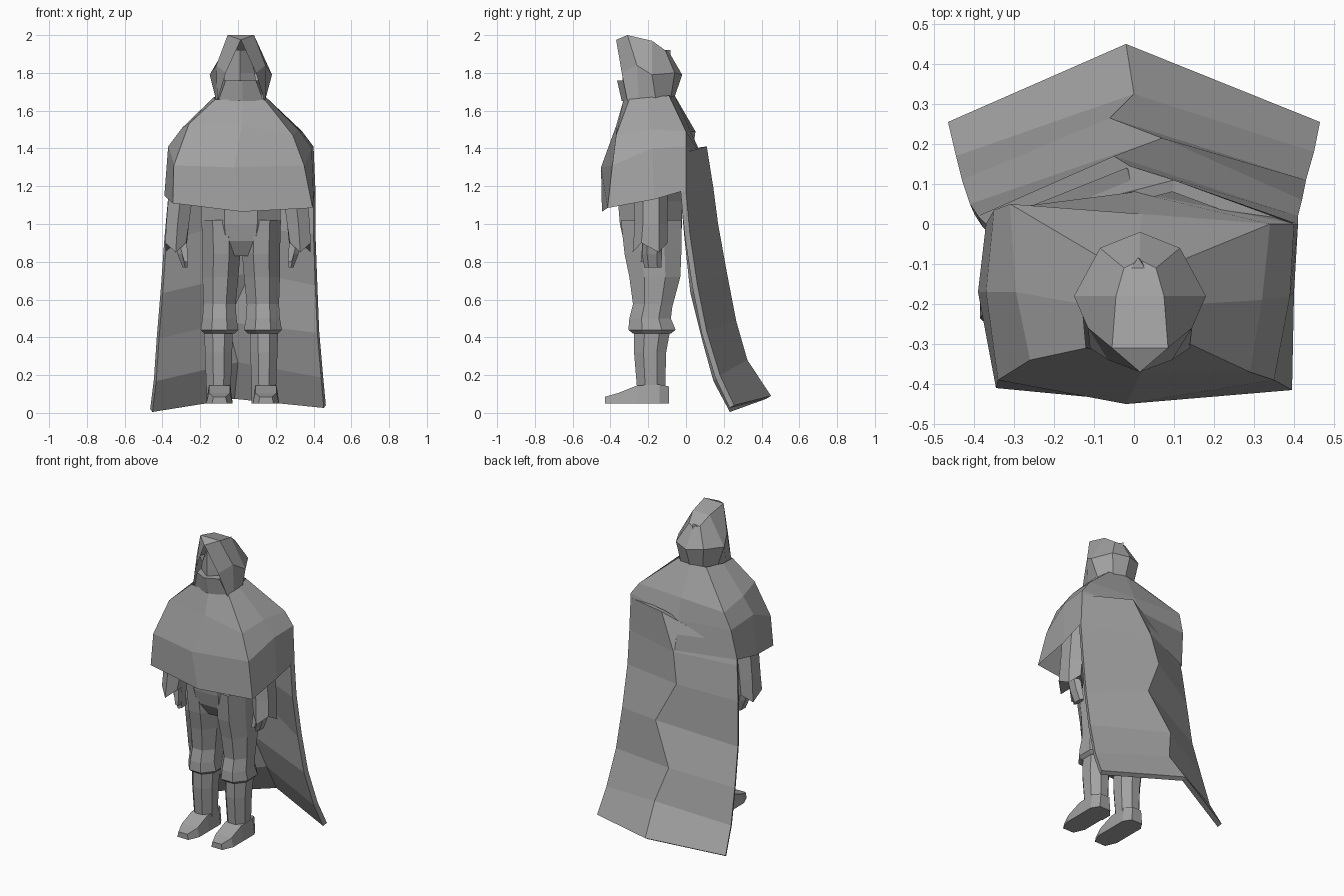
import bpy, bmesh, math
from mathutils import Vector

cube = bpy.data.objects.get("Cube")
if cube:
    bpy.data.objects.remove(cube, do_unlink=True)

cloth = bpy.data.materials.new("plain_grey")
cloth.use_nodes = True
grey = (0.36, 0.36, 0.36, 1)
cloth.diffuse_color = grey
cloth.node_tree.nodes["Principled BSDF"].inputs["Base Color"].default_value = grey

CM = 0.01  # point lists are written in hundredths of a unit


def loft(name, rows, closed=True, caps=True, thickness=0):
    """Skin a list of equal-length point rows into one flat-shaded object."""
    bm = bmesh.new()
    grid = [[bm.verts.new(Vector(p) * CM) for p in row] for row in rows]
    count = len(grid[0])
    for low, high in zip(grid, grid[1:]):
        for i in range(count if closed else count - 1):
            j = (i + 1) % count
            bm.faces.new((low[i], low[j], high[j], high[i]))
    if closed and caps:
        bm.faces.new(grid[0])
        bm.faces.new(grid[-1])
    bmesh.ops.remove_doubles(bm, verts=bm.verts, dist=0.0005)
    if closed:
        bmesh.ops.recalc_face_normals(bm, faces=bm.faces)
    mesh = bpy.data.meshes.new(name)
    bm.to_mesh(mesh)
    bm.free()
    mesh.materials.append(cloth)
    obj = bpy.data.objects.new(name, mesh)
    bpy.context.collection.objects.link(obj)
    if thickness:
        solid = obj.modifiers.new("thickness", "SOLIDIFY")
        solid.thickness = thickness
        solid.offset = -1


def ring(z, cx, cy, rx, ry, sides=8):
    """Flat-sided horizontal ring that fills its bounding box."""
    half = math.pi / sides
    fit = 1 / math.cos(half)
    return [(cx + rx * fit * math.cos(half * (2 * i + 1)),
             cy + ry * fit * math.sin(half * (2 * i + 1)), z) for i in range(sides)]


def tube(name, sections, sides=8):
    loft(name, [ring(*s, sides) for s in sections])


def mirrored(half, shift):
    """Complete a half row with its mirror image, then slide it sideways."""
    full = half + [(-x, y, z) for x, y, z in reversed(half)]
    return [(x + shift, y, z) for x, y, z in full]


# Hood: arches running from the back of the head to the pointed front rim
hood_arches = [
    [(0, -6.5, 166), (0, -2, 179), (0, -9, 191)],
    [(8, -8, 167), (10, -6, 180), (4, -11, 192)],
    [(13, -16, 166), (16.5, -18, 179), (6, -18, 197)],
    [(13, -25, 165), (13, -26, 184), (7, -31, 200)],
    [(12.5, -31, 165), (8, -34, 180), (0, -37, 197.5)],
]
loft("hood", [mirrored(a, 1.5) for a in hood_arches], closed=False)

# Face set back in the hood, with a pointed scarf over the chin
tube("face", [(165, 1, -22, 9, 10), (180, 1, -21, 8, 11), (192, 1, -21, 4, 11)], 6)
loft("face_scarf", [mirrored(r, 1.5) for r in (
    [(11, -18, 165), (12, -30, 165), (1, -34, 165)],
    [(11, -20, 176), (8, -33, 176), (1, -36.5, 176)],
)])

# Draped shoulder mantle: rows from the neck to the lower hem
mantle_rows = [
    [(2, -33, 166), (14, -30, 166), (15, -20, 167), (12, -9, 168),
     (1, -6, 168), (-9, -8, 168), (-13, -20, 167), (-12, -31, 166)],
    [(2, -37, 152), (29, -37, 147), (32, -19, 150), (34, 0, 149),
     (2, 2.5, 149), (-31, 5, 149), (-29.5, -17, 151), (-26, -34, 153)],
    [(-2, -45, 130), (35, -39, 131), (39, -18, 140), (40, 0, 141),
     (0, 8, 137), (-35, 3.5, 138), (-37, -17, 141), (-34, -39, 131)],
    [(2, -44.5, 106.5), (39.5, -41.5, 108.5), (40, -17, 113), (41, 0, 118),
     (-2, 14, 120), (-37, 0, 118), (-39, -17, 115), (-34.5, -41, 111)],
]
loft("shoulder_mantle", mantle_rows, caps=False)

# Long thick back cape: right edge, wavering centre ridge, left edge
cape_rows = [
    [(-36, -1, 121), (10, 11, 141), (40, 0, 138)],
    [(-37, 0, 114), (-1, 14.5, 119), (41, 0, 117)],
    [(-39, 2, 92), (-5, 17, 100), (41, 2, 95)],
    [(-41, 5, 64), (7, 21.5, 75), (42, 6, 68)],
    [(-43, 11, 40), (-6, 26.5, 49), (43, 11, 43)],
    [(-44.5, 17, 18), (0, 32.5, 28), (45, 18, 20)],
    [(-46.5, 25.5, 2), (-2, 45, 9), (46.5, 25.5, 4)],
]
loft("back_cape", cape_rows, closed=False, thickness=0.03)

# Torso and hips
tube("torso", [(83, 1.5, -18, 10, 10), (91, 1.5, -18, 19, 15),
               (100, 1.5, -18.5, 21, 16.5), (112, 1.5, -19, 21, 17),
               (140, 1.5, -18, 24, 15), (165, 1.5, -18, 9, 9)])

for side, label in ((1, "left"), (-1, "right")):
    def mid(x):
        return 1.7 + side * x

    # Trouser leg down to the knee
    tube(label + "_thigh", [(102, mid(11), -18.5, 10, 16), (84, mid(10.5), -17.5, 10, 15),
                            (72, mid(11), -16.5, 9.5, 13.5), (57, mid(11.5), -17.5, 8.5, 10.5)])
    # Boot cuff flaring over the knee
    tube(label + "_boot_cuff", [(58, mid(11.5), -17.5, 8.5, 10.5), (50, mid(11.5), -19, 9, 11),
                                (44, mid(11.5), -18, 10, 12.5), (42, mid(11.5), -18, 8, 10)])
    # Boot shaft
    tube(label + "_boot_shaft", [(43, mid(12), -18, 7.5, 9.5), (32, mid(12), -19, 7.2, 8.5),
                                 (14, mid(12), -18.5, 6.5, 7.5), (5, mid(12), -17, 6.5, 8)])
    # Boot foot: cross-sections from heel to toe
    foot = []
    for y, width, top in ((-9, 4, 14), (-14, 7, 15), (-26, 7, 14.5), (-36, 7, 10.5), (-43, 4, 8.5)):
        foot.append([(mid(12.3) + 0.8 + dx * width, y, z)
                     for dx, z in ((-1, 5), (1, 5), (0.8, top), (-0.8, top))])
    loft(label + "_foot", foot)

    # Sleeve with a ragged, slanted cuff
    sleeve = [ring(z, side * x, -18.5, rx, ry, 6) for z, x, rx, ry in (
        (140, 26, 5, 7), (118, 30, 6.5, 7.5), (100, 32, 6, 7.5))]
    cuff = ring(86, side * 33, -19, 5.5, 8, 6)
    sleeve.append([(x, y, z + (4 if i % 2 else -1)) for i, (x, y, z) in enumerate(cuff)])
    loft(label + "_sleeve", sleeve)
    # Hand: palm and a separate thumb
    tube(label + "_hand", [(92, side * 31, -18, 3, 4.5), (84, side * 29.5, -18, 2.5, 4.5),
                           (77, side * 28, -17.5, 1.3, 4)], 6)
    tube(label + "_thumb", [(90, side * 29, -21, 2, 2), (80, side * 27.5, -22.5, 1, 1.5)], 4)
